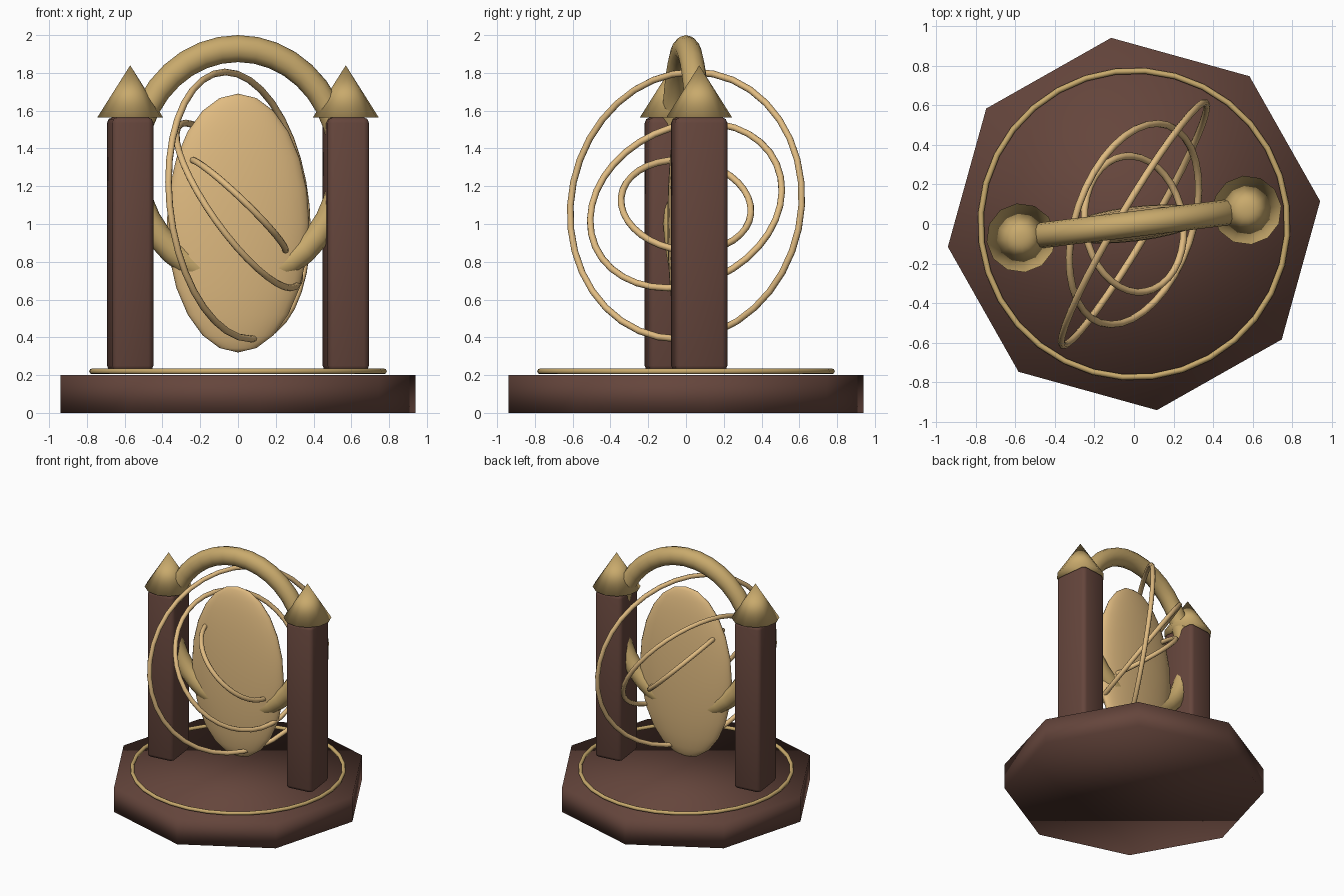
import bpy
from math import radians, cos, sin
from mathutils import Vector

if "Cube" in bpy.data.objects:
    bpy.data.objects.remove(bpy.data.objects["Cube"])

TURN = radians(7)   # the whole piece is turned slightly about z


def material(name, rgb):
    m = bpy.data.materials.new(name)
    m.diffuse_color = (*rgb, 1)
    m.use_nodes = True
    m.node_tree.nodes["Principled BSDF"].inputs["Base Color"].default_value = m.diffuse_color
    return m


wood = material("dark_wood", (0.13, 0.06, 0.045))
gold = material("gold", (0.58, 0.40, 0.15))
brass = material("pale_brass", (0.75, 0.50, 0.22))


def finish(name, mat, scale=(1, 1, 1), rot=(0, 0, TURN)):
    ob = bpy.context.object
    ob.name = name
    ob.scale = scale
    ob.rotation_euler = rot
    ob.data.materials.append(mat)
    for p in ob.data.polygons:
        p.use_smooth = True
    return ob


def torus(name, mat, z, major, minor, segs=32, sides=8, **kw):
    bpy.ops.mesh.primitive_torus_add(major_segments=segs, minor_segments=sides,
                                     major_radius=major, minor_radius=minor,
                                     location=(0, 0, z))
    return finish(name, mat, **kw)


# Octagonal base with inlaid ring
bpy.ops.mesh.primitive_cylinder_add(vertices=8, radius=0.947, depth=0.2, location=(0, 0, 0.1))
finish("base", wood)
torus("base_ring", gold, 0.22, 0.775, 0.015)

# Pillars with pointed caps
for side, label in ((-1, "left"), (1, "right")):
    x, y = side * 0.575 * cos(TURN), side * 0.575 * sin(TURN)
    bpy.ops.mesh.primitive_cube_add(size=1, location=(x, y, 0.8925))
    pillar = finish(label + "_pillar", wood, scale=(0.22, 0.28, 1.345))
    bpy.ops.object.transform_apply(location=False, rotation=False, scale=True)
    bev = pillar.modifiers.new("rounded_edges", 'BEVEL')
    bev.width = 0.03
    bev.segments = 2
    bpy.ops.mesh.primitive_cone_add(vertices=12, radius1=0.175, radius2=0, depth=0.275,
                                    location=(x, y, 1.7025))
    finish(label + "_cap", gold)

# Upright oval frame: arch above, lower part runs into the mirror
torus("arch_ring", gold, 1.3235, 0.55, 0.065, segs=36, sides=12,
      scale=(1, 1.1, 1), rot=(radians(90), 0, TURN))

# Flattened oval mirror
bpy.ops.mesh.primitive_uv_sphere_add(segments=24, ring_count=12, radius=1, location=(0, 0, 1.005))
finish("mirror", brass, scale=(0.38, 0.088, 0.685))

# Tilted orbit rings, each given by its radius and axis
orbits = (("outer_orbit", 0.711, (0.855, -0.505, 0.11)),
          ("middle_orbit", 0.527, (0.785, -0.27, 0.56)),
          ("inner_orbit", 0.346, (0.69, 0.11, 0.72)))
for name, radius, axis in orbits:
    rot = Vector(axis).to_track_quat('Z', 'Y').to_euler()
    torus(name, brass, 1.098, radius, 0.018, segs=36, rot=rot)
